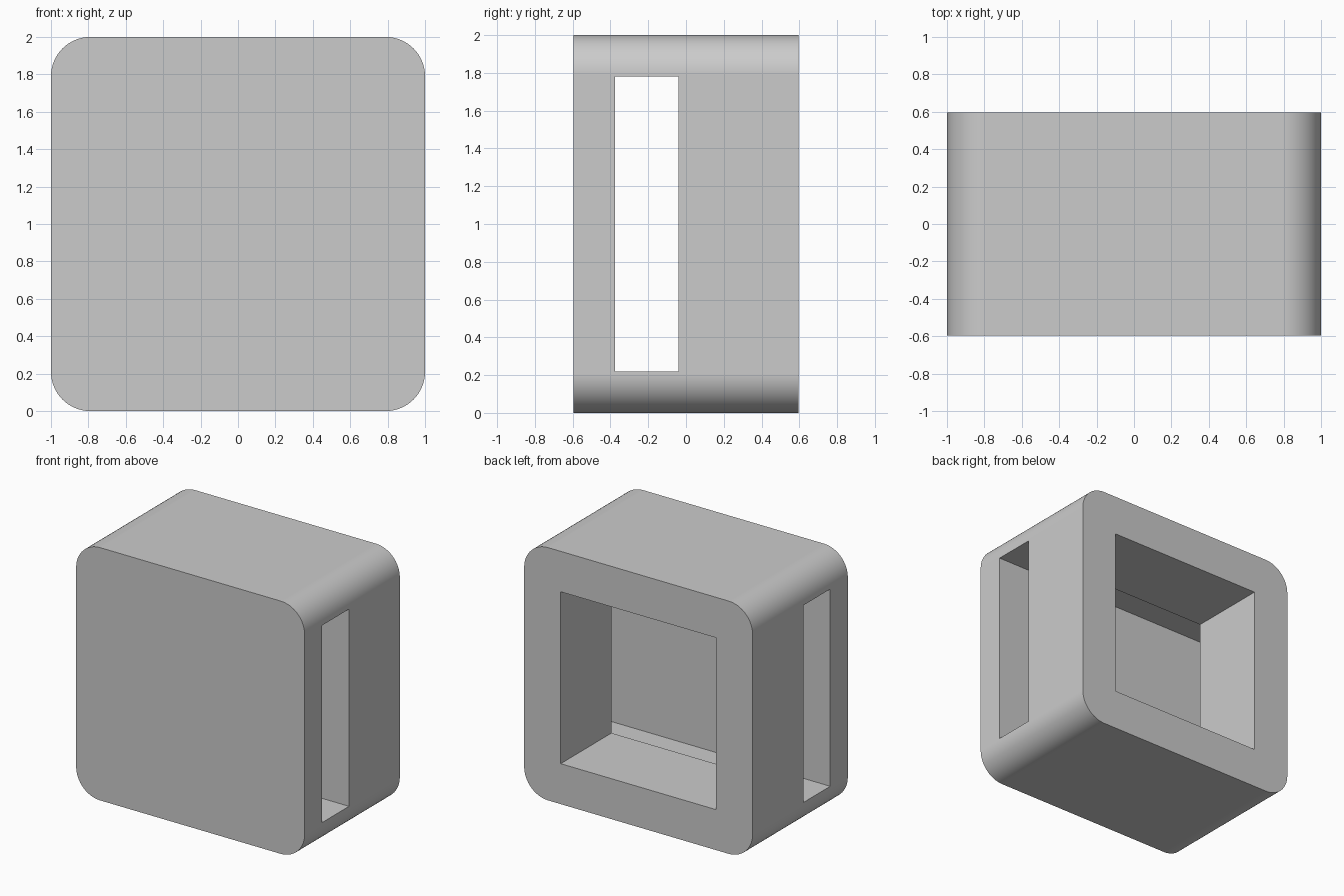
import bpy, bmesh, math

if "Cube" in bpy.data.objects:
    bpy.data.objects.remove(bpy.data.objects["Cube"])

grey = bpy.data.materials.new("light_grey")
grey.diffuse_color = (0.6, 0.6, 0.6, 1)
grey.use_nodes = True
grey.node_tree.nodes["Principled BSDF"].inputs["Base Color"].default_value = grey.diffuse_color


def block(name, lo, hi):
    """Axis-aligned box between two corners."""
    bm = bmesh.new()
    bmesh.ops.create_cube(bm, size=1)
    for v in bm.verts:
        v.co = [l + (h - l) * (c + 0.5) for l, h, c in zip(lo, hi, v.co)]
    me = bpy.data.meshes.new(name)
    bm.to_mesh(me)
    bm.free()
    me.materials.append(grey)
    ob = bpy.data.objects.new(name, me)
    bpy.context.collection.objects.link(ob)
    return ob


# Rounded housing: a box with its four front-to-back edges rounded
D = 0.595
housing = block("housing", (-1, -D, 0), (1, D, 2))
bm = bmesh.new()
bm.from_mesh(housing.data)
long_edges = [e for e in bm.edges
              if abs(e.verts[0].co.y - e.verts[1].co.y) > 0.5]
bmesh.ops.bevel(bm, geom=long_edges, offset=0.21, segments=16,
                profile=0.5, affect='EDGES')
bm.to_mesh(housing.data)
bm.free()

# Cutters: slot running through both sides, window from the back into the slot
cutters = [
    block("side_slot_cutter", (-1.2, -0.375, 0.22), (1.2, -0.04, 1.78)),
    block("back_window_cutter", (-0.68, -0.2, 0.32), (0.68, 0.8, 1.68)),
]

bpy.context.view_layer.objects.active = housing
housing.select_set(True)
for cutter in cutters:
    cutter.hide_render = True
    mod = housing.modifiers.new(cutter.name, 'BOOLEAN')
    mod.operation = 'DIFFERENCE'
    mod.solver = 'EXACT'
    mod.object = cutter
    bpy.ops.object.modifier_apply(modifier=mod.name)
for cutter in cutters:
    bpy.data.objects.remove(cutter)

# Smooth rounded corners, flat panels, sharp rims
bpy.ops.object.shade_smooth_by_angle(angle=math.radians(30))
weighted = housing.modifiers.new("flat_panels", 'WEIGHTED_NORMAL')
weighted.keep_sharp = True
